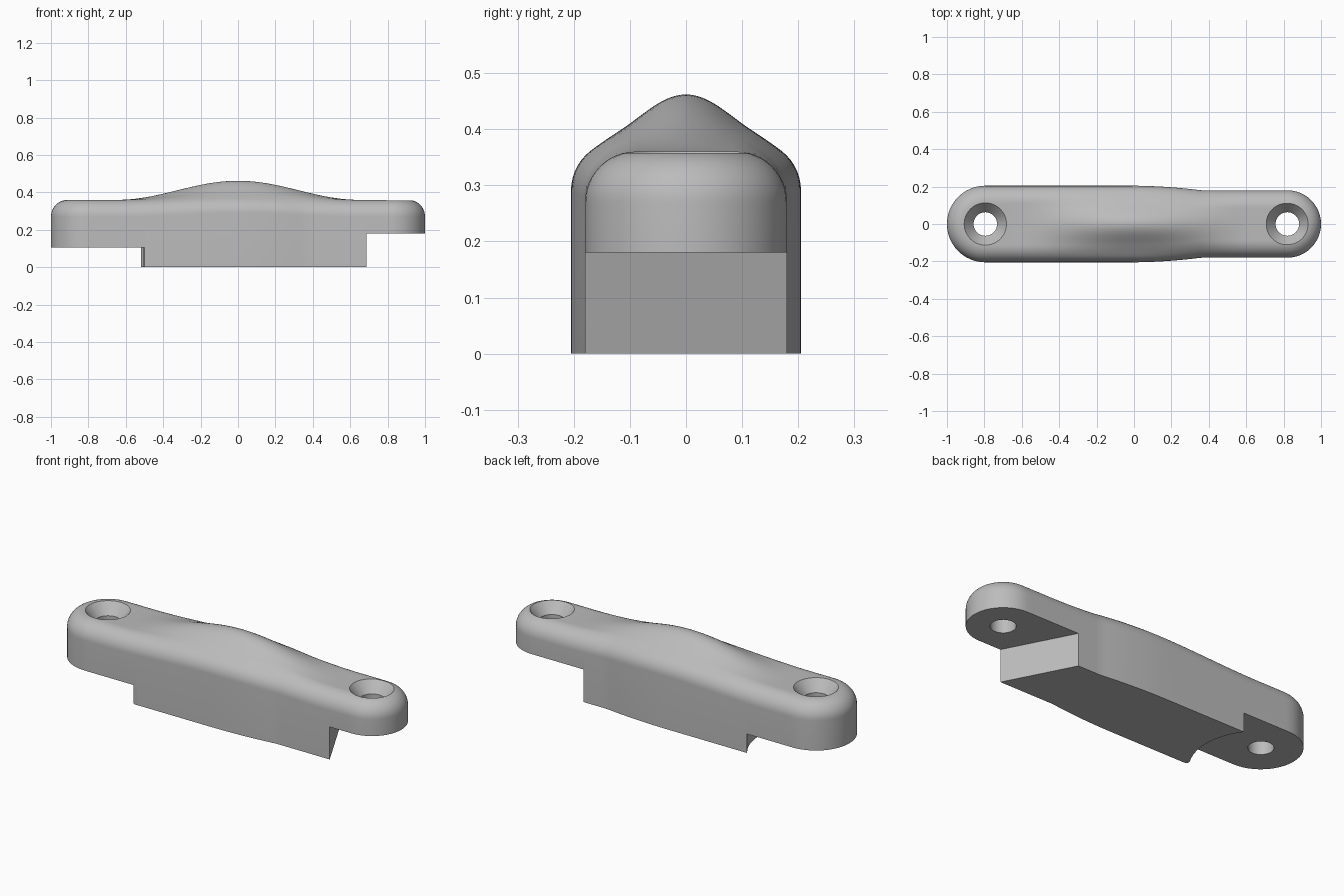
import bpy, bmesh
from math import sin, cos, pi, sqrt

if "Cube" in bpy.data.objects:
    bpy.data.objects.remove(bpy.data.objects["Cube"])

LEFT_X, RIGHT_X = -0.795, 0.82      # centres of the rounded ends and screw holes
WIDE, NARROW = 0.205, 0.18          # half widths
FILLET, TOP = 0.09, 0.36

grey = bpy.data.materials.new("plain grey")
grey.use_nodes = True
grey.diffuse_color = (0.5, 0.5, 0.5, 1)
grey.node_tree.nodes["Principled BSDF"].inputs["Base Color"].default_value = (0.5, 0.5, 0.5, 1)


def half_width(x):
    u = min(max((x + 0.03) / 0.39, 0), 1)
    return WIDE - (WIDE - NARROW) * u * u


def bump(x, y):
    # raised bell-shaped crest at mid length
    along = cos(pi / 2 * min(abs(x) / 0.65, 1)) ** 2
    across = cos(pi / 2 * min(abs(y) / 0.17, 1)) ** 2
    return 0.102 * along * (0.2 + 0.8 * across)


def make_object(name, bm):
    bmesh.ops.recalc_face_normals(bm, faces=bm.faces)
    mesh = bpy.data.meshes.new(name)
    bm.to_mesh(mesh)
    bm.free()
    mesh.materials.append(grey)
    obj = bpy.data.objects.new(name, mesh)
    bpy.context.collection.objects.link(obj)
    return obj


def stack(bm, rings):
    # skin closed rings of equal length, returning their vertices
    loops = [[bm.verts.new(p) for p in ring] for ring in rings]
    for a, b in zip(loops, loops[1:]):
        for i in range(len(a)):
            j = (i + 1) % len(a)
            bm.faces.new((a[i], a[j], b[j], b[i]))
    return loops


def prism(name, plan, z0, z1):
    bm = bmesh.new()
    loops = stack(bm, [[(x, y, z) for x, y in plan] for z in (z0, z1)])
    for loop in loops:
        bm.faces.new(loop)
    return make_object(name, bm)


# Outline as pairs of spine position and sideways offset
SIDE, ARC = 64, 24
outline = []
for i in range(SIDE):
    x = LEFT_X + (RIGHT_X - LEFT_X) * i / SIDE
    outline.append((x, 0, -half_width(x)))
for i in range(ARC):
    a = -pi / 2 + pi * i / ARC
    outline.append((RIGHT_X, NARROW * cos(a), NARROW * sin(a)))
for i in range(SIDE):
    x = RIGHT_X + (LEFT_X - RIGHT_X) * i / SIDE
    outline.append((x, 0, half_width(x)))
for i in range(ARC):
    a = pi / 2 + pi * i / ARC
    outline.append((LEFT_X, WIDE * cos(a), WIDE * sin(a)))


def ring(inset, blend, z):
    # inset is a distance from the edge; blend then shrinks towards the spine
    pts = []
    for s, dx, dy in outline:
        w = sqrt(dx * dx + dy * dy)
        t = (1 - inset / w) * blend
        x, y = s + dx * t, dy * t
        pts.append((x, y, z + bump(x, y) if z > 0 else 0))
    return pts


# Main body: straight sides, rounded shoulder, crested top
rings = [ring(0, 1, 0)]
for i in range(13):
    a = pi / 2 * i / 12
    rings.append(ring(FILLET * (1 - cos(a)), 1, TOP - FILLET * (1 - sin(a))))
for i in range(1, 13):
    rings.append(ring(FILLET, 1 - i / 12, TOP))
bm = bmesh.new()
loops = stack(bm, rings)
bm.faces.new(loops[0])
bmesh.ops.remove_doubles(bm, verts=bm.verts, dist=1e-5)
body = make_object("handle_body", bm)

# Underside relief at the wide end, bounded by an arc around the hole
plan = [(-1.3, 0.4), (LEFT_X + 0.2, 0.4)]
for i in range(25):
    y = 0.26 - 0.435 * i / 24
    plan.append((LEFT_X + sqrt(0.345 ** 2 - y * y), y))
plan += [(-0.504, -0.19), (-0.499, -0.2), (-0.485, -0.206), (-0.485, -0.4), (-1.3, -0.4)]
cutters = [prism("wide_end_cutter", plan, -0.2, 0.105)]

# Underside relief at the narrow end, with a slanted wall
slant = [(0.593 - 0.52 * y, y) for y in (-0.4, 0.4)]
cutters.append(prism("narrow_end_cutter", slant + [(1.3, 0.4), (1.3, -0.4)], -0.2, 0.18))

# Countersunk screw holes
for name, cx in (("wide", LEFT_X), ("narrow", RIGHT_X)):
    bm = bmesh.new()
    circles = []
    for r, z in ((0.063, -0.1), (0.063, 0.3), (0.113, TOP), (0.113, 0.6)):
        circles.append([(cx + r * cos(2 * pi * i / 48), r * sin(2 * pi * i / 48), z)
                        for i in range(48)])
    loops = stack(bm, circles)
    bm.faces.new(loops[0])
    bm.faces.new(loops[-1])
    cutters.append(make_object(name + "_screw_hole_cutter", bm))

bpy.ops.object.select_all(action='DESELECT')
body.select_set(True)
bpy.context.view_layer.objects.active = body
for cutter in cutters:
    mod = body.modifiers.new(cutter.name, 'BOOLEAN')
    mod.operation = 'DIFFERENCE'
    mod.solver = 'EXACT'
    mod.object = cutter
    bpy.ops.object.modifier_apply(modifier=mod.name)
for cutter in cutters:
    bpy.data.objects.remove(cutter)
bpy.ops.object.shade_smooth_by_angle(angle=pi / 6)
